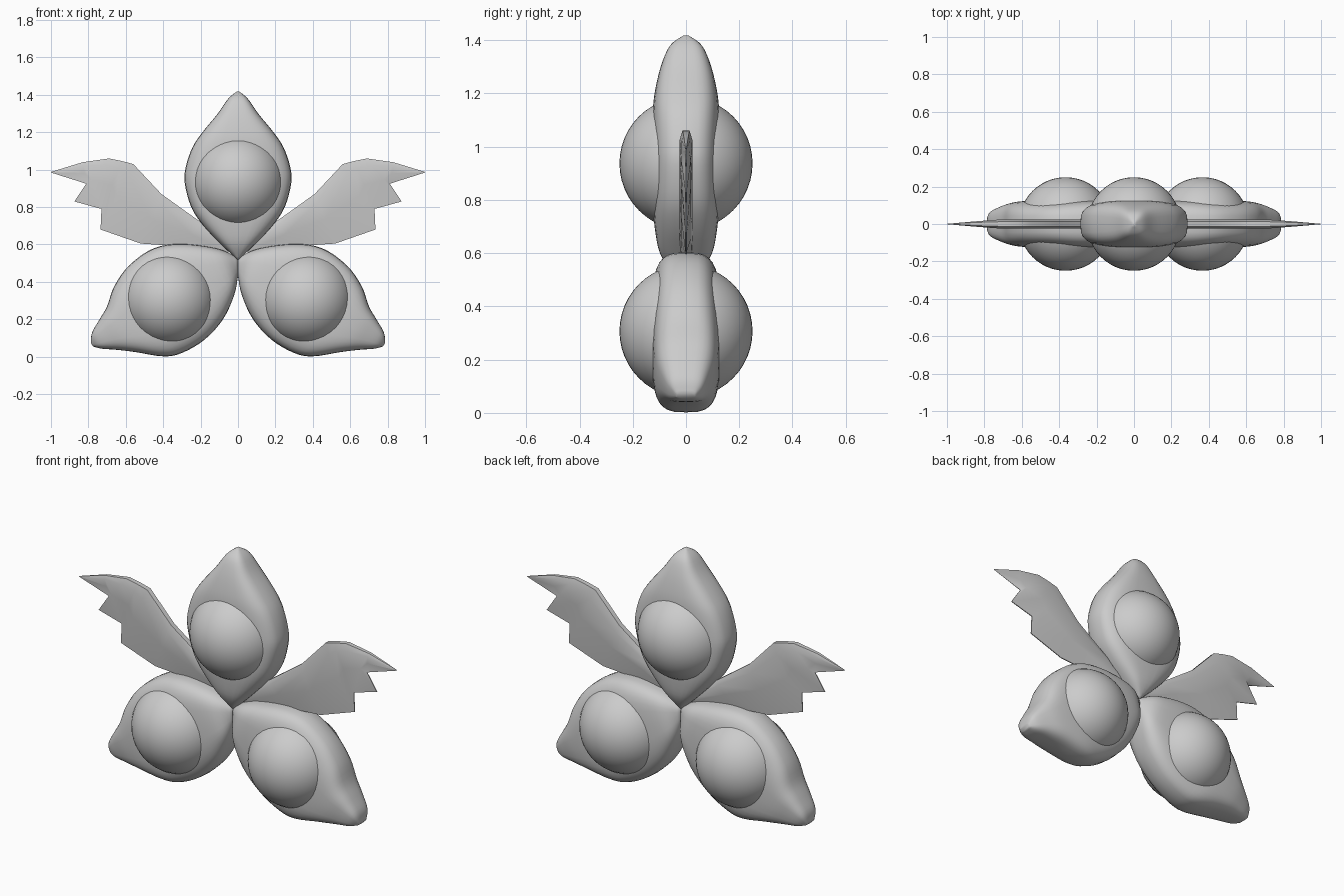
import bpy, bmesh, math

if "Cube" in bpy.data.objects:
    bpy.data.objects.remove(bpy.data.objects["Cube"])


def smooth_rows(rows, n=4):
    """Catmull-Rom resampling of a list of station rows."""
    out = []
    for i in range(len(rows) - 1):
        a, b = rows[max(i - 1, 0)], rows[i]
        c, d = rows[i + 1], rows[min(i + 2, len(rows) - 1)]
        for k in range(n):
            t = k / n
            out.append([0.5 * (2 * q + (r - p) * t + (2 * p - 5 * q + 4 * r - s) * t * t
                               + (3 * q - p - 3 * r + s) * t ** 3)
                        for p, q, r, s in zip(a, b, c, d)])
    out.append(list(rows[-1]))
    return out


def shade(ob, angle):
    bpy.ops.object.select_all(action='DESELECT')
    ob.select_set(True)
    bpy.context.view_layer.objects.active = ob
    bpy.ops.object.shade_smooth_by_angle(angle=math.radians(angle))


def loft(name, rows, section, side=1, angle=60):
    """Each row: x, z of one edge, x, z of the other edge, half thickness."""
    bm = bmesh.new()
    rings = []
    for x0, z0, x1, z1, t in rows:
        rings.append([bm.verts.new((side * (x0 + (x1 - x0) * u), v * t, z0 + (z1 - z0) * u))
                      for u, v in section])
    n = len(section)
    for a, b in zip(rings, rings[1:]):
        for i in range(n):
            j = (i + 1) % n
            bm.faces.new((a[i], a[j], b[j], b[i]))
    bm.faces.new(rings[0])
    bm.faces.new(rings[-1])
    bmesh.ops.recalc_face_normals(bm, faces=bm.faces)
    me = bpy.data.meshes.new(name)
    bm.to_mesh(me)
    bm.free()
    ob = bpy.data.objects.new(name, me)
    bpy.context.collection.objects.link(ob)
    shade(ob, angle)


def ball(name, x, z):
    bpy.ops.mesh.primitive_uv_sphere_add(segments=48, ring_count=24, radius=0.25, location=(x, 0, z))
    ob = bpy.context.object
    ob.name = name
    shade(ob, 60)


# rounded-box cross-section for the petals
def power(c):
    return math.copysign(abs(c) ** (2 / 3.2), c)


angles = [2 * math.pi * i / 32 for i in range(32)]
petal_section = [(0.5 - 0.5 * power(math.cos(a)), power(math.sin(a))) for a in angles]

# top petal: height, half width, half thickness
top = [(0.52, 0.005, 0.05), (0.6, 0.09, 0.098), (0.7, 0.185, 0.118), (0.8, 0.25, 0.125),
       (0.93, 0.285, 0.125), (1.02, 0.278, 0.125), (1.12, 0.243, 0.125), (1.2, 0.19, 0.118),
       (1.3, 0.108, 0.095), (1.38, 0.052, 0.06), (1.418, 0.006, 0.008)]
loft("top_petal", smooth_rows([(-w, z, w, z, t) for z, w, t in top]), petal_section)
ball("top_ball", 0, 0.937)

# lower petals
low = [(0, 0.53, 0, 0.43, 0.05), (0.11, 0.578, 0.02, 0.33, 0.105), (0.3, 0.603, 0.08, 0.2, 0.125),
       (0.45, 0.58, 0.18, 0.09, 0.125), (0.58, 0.49, 0.3, 0.02, 0.125),
       (0.66, 0.38, 0.4, 0.002, 0.125), (0.7, 0.27, 0.55, 0.025, 0.115),
       (0.74, 0.2, 0.65, 0.037, 0.095), (0.78, 0.13, 0.73, 0.043, 0.068),
       (0.787, 0.075, 0.775, 0.055, 0.035)]

# wings: leading edge, trailing edge, half thickness
wing = [(0.05, 0.6, 0.05, 0.53, 0.022), (0.2, 0.72, 0.3, 0.59, 0.025), (0.41, 0.87, 0.52, 0.605, 0.025),
        (0.56, 1.03, 0.735, 0.68, 0.025), (0.62, 1.046, 0.73, 0.79, 0.025),
        (0.69, 1.06, 0.875, 0.83, 0.024), (0.83, 1.04, 0.812, 0.925, 0.016),
        (1.0, 0.988, 0.998, 0.984, 0.001)]
wing_section = [(0, 0.55), (0.15, 1), (0.5, 0.75), (1, 0.1),
                (1, -0.1), (0.5, -0.75), (0.15, -1), (0, -0.55)]

for label, side in (("left", -1), ("right", 1)):
    loft(label + "_petal", smooth_rows(low), petal_section, side)
    ball(label + "_ball", side * 0.366, 0.307)
    loft(label + "_wing", wing, wing_section, side, 50)
